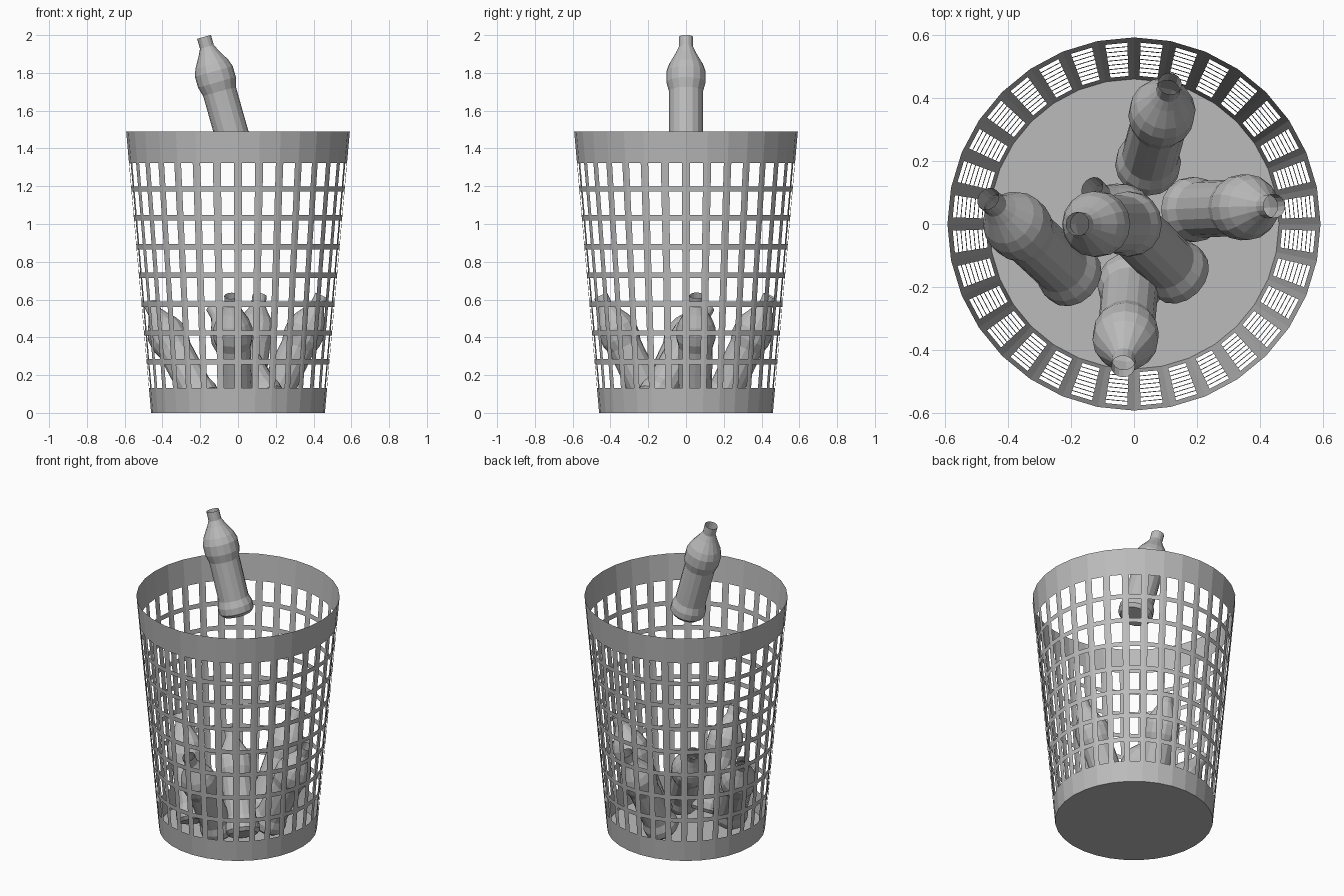
import bpy, bmesh
from math import cos, sin, tau
from mathutils import Vector

cube = bpy.data.objects.get("Cube")
if cube:
    bpy.data.objects.remove(cube, do_unlink=True)

grey = bpy.data.materials.new("plain grey")
grey.use_nodes = True
grey.diffuse_color = (0.5, 0.5, 0.5, 1)
grey.node_tree.nodes["Principled BSDF"].inputs["Base Color"].default_value = (0.5, 0.5, 0.5, 1)


def make_object(name, bm):
    bmesh.ops.remove_doubles(bm, verts=bm.verts, dist=0.0005)
    mesh = bpy.data.meshes.new(name)
    bm.to_mesh(mesh)
    bm.free()
    mesh.materials.append(grey)
    obj = bpy.data.objects.new(name, mesh)
    bpy.context.collection.objects.link(obj)
    return obj


SIDES, HEIGHT, R_LOW, R_TOP = 32, 1.49, 0.46, 0.592
ROWS, FIRST, PITCH, HOLE = 8, 0.132, 0.1525, 0.124


def wall_point(side, fraction, z):
    """Point on a flat wall panel, at a fraction of its width."""
    r = R_LOW + (R_TOP - R_LOW) * z / HEIGHT
    a, b = (Vector((r * cos(tau * k / SIDES), r * sin(tau * k / SIDES), z))
            for k in (side, side + 1))
    return a.lerp(b, fraction)


# Basket wall: thin sheet with one column of openings in every panel
levels = [0]
for row in range(ROWS):
    levels += [FIRST + row * PITCH, FIRST + row * PITCH + HOLE]
levels.append(HEIGHT)
columns = (0, 0.19, 0.81, 1)
bm = bmesh.new()
for side in range(SIDES):
    for i, (z0, z1) in enumerate(zip(levels, levels[1:])):
        for j, (f0, f1) in enumerate(zip(columns, columns[1:])):
            if i % 2 == 1 and j == 1:
                continue
            corners = ((f0, z0), (f1, z0), (f1, z1), (f0, z1))
            bm.faces.new([bm.verts.new(wall_point(side, f, z)) for f, z in corners])
make_object("basket_wall", bm)

# Basket floor
bm = bmesh.new()
bmesh.ops.create_circle(bm, cap_ends=True, segments=SIDES, radius=R_LOW)
make_object("basket_floor", bm)

# Bottle outline: radius and distance from the base
PROFILE = ((0.085, 0), (0.103, 0.02), (0.103, 0.06), (0.09, 0.1), (0.09, 0.34),
           (0.104, 0.39), (0.104, 0.45), (0.09, 0.49), (0.055, 0.55),
           (0.038, 0.585), (0.038, 0.64))
LENGTH, BOTTLE_SIDES = 0.64, 16


def bottle(name, base, neck, lift=None):
    """Bottle leaning from a base (x, y) to a neck (x, y), resting on the floor."""
    lean = Vector((neck[0] - base[0], neck[1] - base[1], 0))
    rise = (LENGTH ** 2 - lean.length ** 2) ** 0.5
    axis = Vector((lean.x, lean.y, rise)).normalized()
    z = 0.1 * lean.length / LENGTH if lift is None else lift
    bm = bmesh.new()
    rings = [[bm.verts.new((r * cos(tau * k / BOTTLE_SIDES), r * sin(tau * k / BOTTLE_SIDES), h))
              for k in range(BOTTLE_SIDES)] for r, h in PROFILE]
    bm.faces.new(rings[0][::-1])
    for low, high in zip(rings, rings[1:]):
        for k in range(BOTTLE_SIDES):
            n = (k + 1) % BOTTLE_SIDES
            bm.faces.new((low[k], low[n], high[n], high[k]))
    obj = make_object(name, bm)
    obj.rotation_mode = 'QUATERNION'
    obj.rotation_quaternion = Vector((0, 0, 1)).rotation_difference(axis)
    obj.location = (base[0], base[1], z)


bottle("falling_bottle", (-0.005, 0), (-0.18, 0), 1.375)
bottle("back_bottle", (0.04, 0.175), (0.114, 0.445))
bottle("left_bottle", (0.17, 0.045), (0.445, 0.057))
bottle("front_bottle", (-0.01, -0.175), (-0.035, -0.452))
bottle("right_bottle", (-0.187, -0.175), (-0.463, 0.08))
bottle("crossing_bottle", (0.155, -0.17), (-0.133, 0.115))
